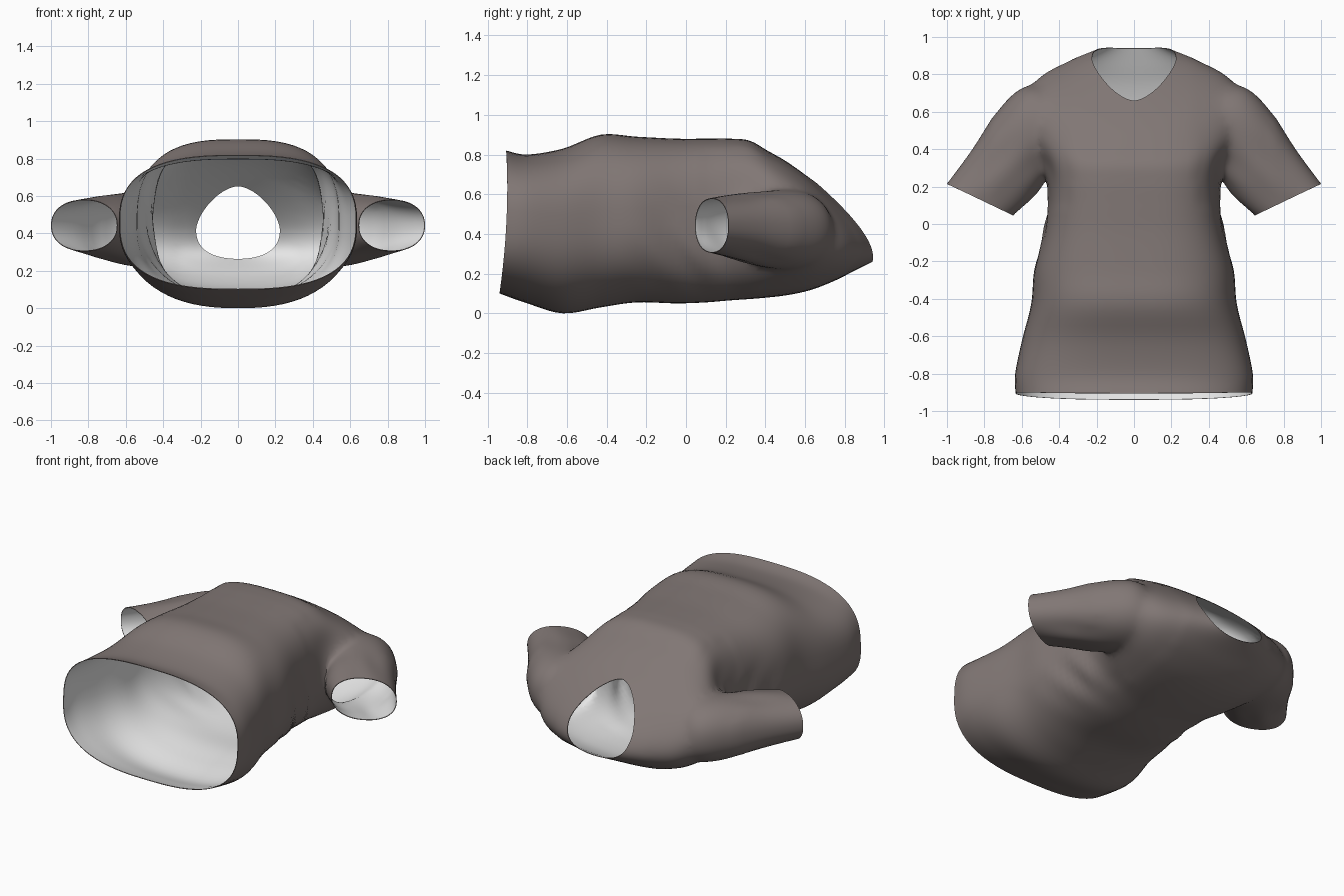
import bpy, bmesh, math
from mathutils import Vector

if "Cube" in bpy.data.objects:
    bpy.data.objects.remove(bpy.data.objects["Cube"])

SEG, SUB = 72, 5


def material(name, rgb):
    m = bpy.data.materials.new(name)
    m.diffuse_color = (*rgb, 1)
    m.use_nodes = True
    m.node_tree.nodes["Principled BSDF"].inputs["Base Color"].default_value = m.diffuse_color
    return m


cloth = material("taupe cloth", (0.22, 0.185, 0.177))
lining = material("white lining", (0.8, 0.8, 0.8))
cap_mat = material("temporary cap", (1, 0, 0))


def smooth_rows(rows):
    """Catmull-Rom interpolation of whole parameter rows."""
    out = []
    for i in range(len(rows) - 1):
        a, b, c, d = (rows[max(0, min(len(rows) - 1, i + k))] for k in (-1, 0, 1, 2))
        for j in range(SUB):
            t = j / SUB
            out.append([0.5 * (2 * q + (r - p) * t + (2 * p - 5 * q + 4 * r - s) * t * t
                               + (3 * q - p - 3 * r + s) * t ** 3)
                        for p, q, r, s in zip(a, b, c, d)])
    out.append(list(rows[-1]))
    return out


def unit(t, n):
    """Point on a unit superellipse."""
    c, s = math.cos(t), math.sin(t)
    return (math.copysign(abs(c) ** (2 / n), c), math.copysign(abs(s) ** (2 / n), s))


def loft(name, rings):
    """Closed tube; end caps carry material 2 so they can be removed later."""
    bm = bmesh.new()
    vs = [[bm.verts.new(p) for p in ring] for ring in rings]
    for a, b in zip(vs, vs[1:]):
        for k in range(SEG):
            m = (k + 1) % SEG
            bm.faces.new((a[k], a[m], b[m], b[k]))
    for ring in (vs[0], vs[-1]):
        mid = bm.verts.new(sum((v.co for v in ring), Vector()) / SEG)
        for k in range(SEG):
            bm.faces.new((ring[k], ring[(k + 1) % SEG], mid)).material_index = 2
    bmesh.ops.recalc_face_normals(bm, faces=bm.faces)
    me = bpy.data.meshes.new(name)
    bm.to_mesh(me)
    bm.free()
    for m in (cloth, lining, cap_mat):
        me.materials.append(m)
    ob = bpy.data.objects.new(name, me)
    bpy.context.collection.objects.link(ob)
    return ob


def apply_modifiers(ob):
    dg = bpy.context.evaluated_depsgraph_get()
    me = bpy.data.meshes.new_from_object(ob.evaluated_get(dg))
    ob.modifiers.clear()
    ob.data = me


# Torso: half width, front y z, side y z, back y z, front and back roundness
torso_rows = [
    (.633, -.905, .82, -.905, .46, -.94, .10, 2.7, 2.7),
    (.635, -.80, .80, -.80, .45, -.80, .05, 2.7, 2.5),
    (.598, -.62, .83, -.62, .43, -.62, .00, 2.7, 2.4),
    (.550, -.43, .90, -.43, .44, -.43, .03, 2.8, 2.3),
    (.533, -.25, .89, -.25, .45, -.25, .055, 2.9, 2.3),
    (.482, -.05, .88, -.05, .45, -.05, .05, 3.1, 2.4),
    (.460, .10, .88, .10, .45, .10, .055, 3.2, 2.5),
    (.470, .22, .88, .25, .44, .22, .065, 3.2, 2.5),
    (.520, .32, .870, .39, .42, .36, .075, 2.9, 2.5),
    (.565, .41, .820, .54, .41, .50, .09, 2.5, 2.4),
    (.575, .49, .775, .67, .40, .62, .115, 2.2, 2.3),
    (.520, .55, .735, .775, .40, .74, .16, 2.0, 2.2),
    (.390, .605, .695, .835, .41, .85, .215, 1.9, 2.1),
    (.225, .66, .655, .885, .42, .94, .26, 1.7, 2.1),
]


def torso_ring(r):
    w, ty, tz, sy, sz, by, bz, nt, nb = r
    ring = []
    for k in range(SEG):
        t = math.tau * k / SEG
        c, s = unit(t, nt if math.sin(t) > 0 else nb)
        quad = lambda top, side, bot: side + (top - bot) / 2 * s + ((top + bot) / 2 - side) * s * s
        ring.append(Vector((w * c, quad(ty, sy, by), quad(tz, sz, bz))))
    return ring


# Sleeve: inner x y, outer x y, bottom z, top z
sleeve_rows = [
    (.28, .33, .36, .70, .25, .58),
    (.37, .29, .49, .735, .22, .62),
    (.46, .24, .61, .730, .22, .625),
    (.50, .19, .735, .60, .235, .62),
    (.56, .12, .86, .40, .27, .60),
    (.645, .045, 1.0, .215, .305, .58),
]


def sleeve_ring(r, side):
    ix, iy, ox, oy, bz, tz = r
    ring = []
    for k in range(SEG):
        c, s = unit(math.tau * k / SEG, 2.2)
        u = (c + 1) / 2
        ring.append(Vector((side * (ix + (ox - ix) * u), iy + (oy - iy) * u,
                            (bz + tz) / 2 + s * (tz - bz) / 2)))
    return ring


shirt = loft("shirt", [torso_ring(r) for r in smooth_rows(torso_rows)])
sleeves = [loft("sleeve", [sleeve_ring(r, side) for r in smooth_rows(sleeve_rows)])
           for side in (1, -1)]
for sl in sleeves:
    mod = shirt.modifiers.new("join", 'BOOLEAN')
    mod.operation, mod.solver, mod.object = 'UNION', 'EXACT', sl
apply_modifiers(shirt)
for sl in sleeves:
    bpy.data.objects.remove(sl)

# Open the hem, neck and cuffs, soften the armhole seam, add cloth folds
bm = bmesh.new()
bm.from_mesh(shirt.data)
bmesh.ops.delete(bm, geom=[f for f in bm.faces if f.material_index == 2], context='FACES')
bmesh.ops.remove_doubles(bm, verts=bm.verts, dist=0.004)
soft = [v for v in bm.verts if not v.is_boundary
        and .33 < abs(v.co.x) < .74 and v.co.y > .08]
for _ in range(12):
    bmesh.ops.smooth_vert(bm, verts=soft, factor=0.5,
                          use_axis_x=True, use_axis_y=True, use_axis_z=True)
bm.normal_update()
moves = []
for v in bm.verts:
    x, y, z = abs(v.co.x), v.co.y, v.co.z
    pit = math.exp(-((x - .46) ** 2 + (y - .02) ** 2 + (z - .32) ** 2) / .04)
    hollow = math.exp(-((x - .50) ** 2 + (y - .30) ** 2 + (z - .66) ** 2) / .014)
    arm = math.exp(-((x - .76) ** 2 + (y - .33) ** 2) / .03)
    fold = (.010 * pit * math.sin(30 * (y + .7 * z)) - .022 * hollow
            + .005 * arm * math.sin(24 * (x + y) + 6 * z))
    moves.append((v, v.normal * (0 if v.is_boundary else fold)))
for v, d in moves:
    v.co += d
bm.to_mesh(shirt.data)
bm.free()

# Thin pale lining on the inside
shell = shirt.modifiers.new("lining", 'SOLIDIFY')
shell.thickness, shell.offset = 0.004, -1
shell.material_offset, shell.material_offset_rim = 1, 0
apply_modifiers(shirt)
shirt.data.materials.pop(index=2)
bpy.data.materials.remove(cap_mat)
bpy.context.view_layer.objects.active = shirt
shirt.select_set(True)
bpy.ops.object.shade_smooth_by_angle(angle=math.radians(50))
